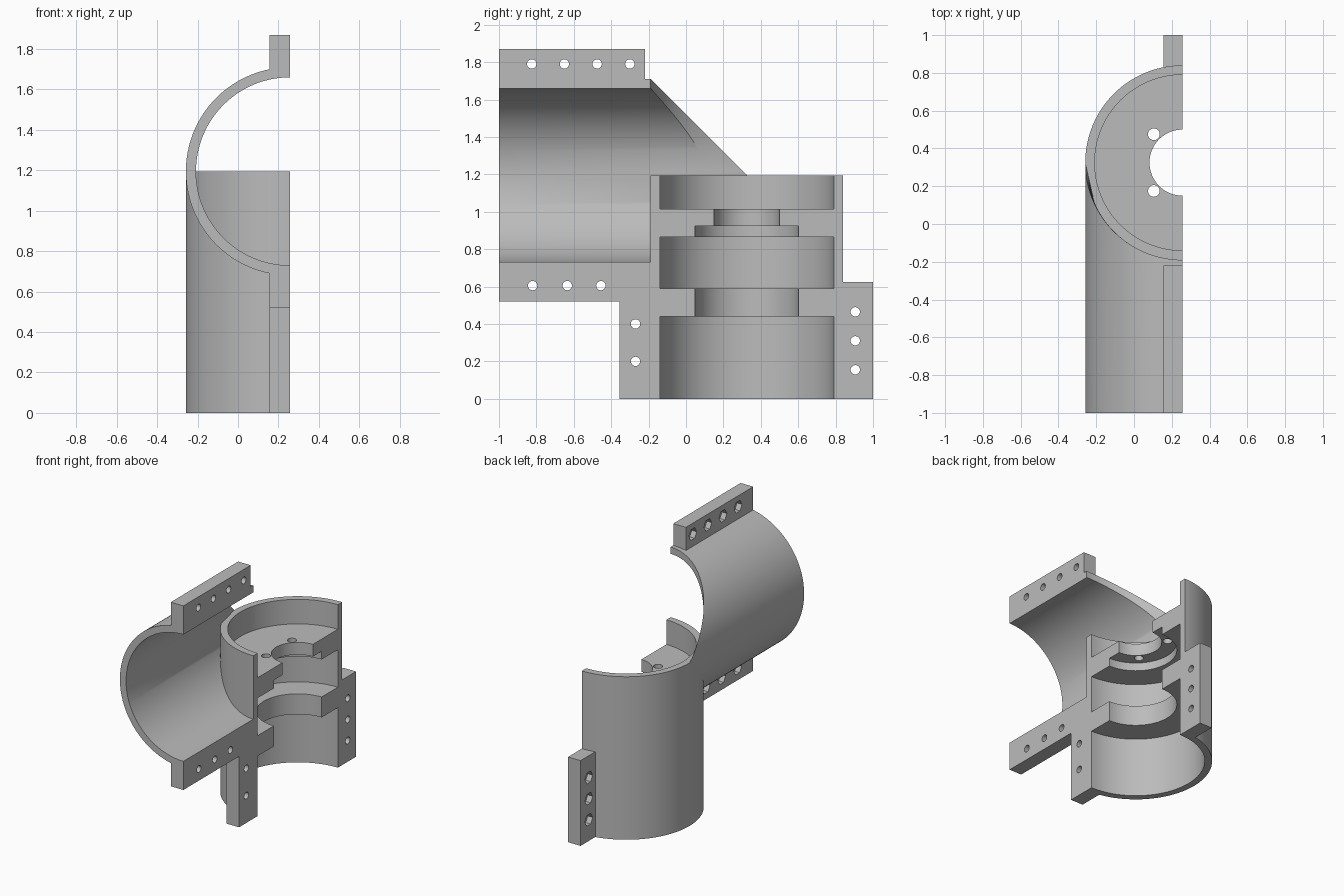
import bpy, bmesh
from math import sin, cos, pi, sqrt
from mathutils import Matrix

if "Cube" in bpy.data.objects:
    bpy.data.objects.remove(bpy.data.objects["Cube"])

CUT_X = 0.257                 # flat mating plane of the half shell
AXIS_Y, AXIS_Z = 0.325, 1.195  # upright axis and crosswise axis
OUTER, INNER = 0.515, 0.465
FLANGE_BACK = CUT_X - 0.102
STEPS = 64

grey = bpy.data.materials.new("plain grey")
grey.use_nodes = True
grey.diffuse_color = (0.5, 0.5, 0.5, 1)
grey.node_tree.nodes["Principled BSDF"].inputs["Base Color"].default_value = (0.5, 0.5, 0.5, 1)


def add_object(name, bm):
    bmesh.ops.recalc_face_normals(bm, faces=bm.faces)
    mesh = bpy.data.meshes.new(name)
    bm.to_mesh(mesh)
    bm.free()
    mesh.materials.append(grey)
    obj = bpy.data.objects.new(name, mesh)
    bpy.context.collection.objects.link(obj)
    return obj


def loft(name, section):
    """Sweep a closed section through a half turn and cap both ends."""
    bm = bmesh.new()
    rings = [[bm.verts.new(p) for p in section(-pi / 2 + pi * i / STEPS)]
             for i in range(STEPS + 1)]
    for a, b in zip(rings, rings[1:]):
        for i in range(len(a)):
            j = (i + 1) % len(a)
            bm.faces.new((a[i], a[j], b[j], b[i]))
    bm.faces.new(rings[0])
    bm.faces.new(rings[-1])
    return add_object(name, bm)


def add_rod(bm, axis, centre, radius, length, sides):
    turn = Matrix.Rotation(pi / 2, 4, 'Y') if axis == 'X' else Matrix()
    bmesh.ops.create_cone(bm, cap_ends=True, segments=sides, radius1=radius, radius2=radius,
                          depth=length, matrix=Matrix.Translation(centre) @ turn)


def drill(obj, rods):
    """Cut each group of rods out of the part."""
    for rod in rods:
        bm = bmesh.new()
        add_rod(bm, *rod)
        cutter = add_object("hole_cutter", bm)
        cutter.hide_render = True
        mod = obj.modifiers.new("hole", 'BOOLEAN')
        mod.operation, mod.solver, mod.object = 'DIFFERENCE', 'EXACT', cutter
        bpy.context.view_layer.objects.active = obj
        bpy.ops.object.modifier_apply(modifier=mod.name)
        bpy.data.objects.remove(cutter)


def flange(name, y0, y1, z0, z1, holes):
    """Bolting strip with round holes and hexagonal nut pockets behind."""
    bm = bmesh.new()
    size = (CUT_X - FLANGE_BACK, y1 - y0, z1 - z0)
    centre = ((CUT_X + FLANGE_BACK) / 2, (y0 + y1) / 2, (z0 + z1) / 2)
    bmesh.ops.create_cube(bm, size=1, matrix=Matrix.Translation(centre) @ Matrix.Diagonal((*size, 1)))
    obj = add_object(name, bm)
    for y, z in holes:
        drill(obj, [('X', (centre[0], y, z), 0.025, 0.3, 24),
                    ('X', (FLANGE_BACK, y, z), 0.045, 0.08, 6)])
    return obj


# Upright half cylinder with stepped bore: radius, height
BORE = [(OUTER, 0), (INNER, 0), (INNER, 0.44), (0.277, 0.44), (0.277, 0.59),
        (INNER, 0.59), (INNER, 0.865), (0.277, 0.865), (0.277, 0.925),
        (0.175, 0.925), (0.175, 1.015), (INNER, 1.015), (INNER, AXIS_Z), (OUTER, AXIS_Z)]


def body_section(t):
    return [(CUT_X - r * cos(t), AXIS_Y + r * sin(t), z) for r, z in BORE]


# Crosswise half tube, its far end fitted against the upright cylinder
def tube_section(t):
    def point(r, y):
        return (CUT_X - r * cos(t), y, AXIS_Z + r * sin(t))

    def meet(r):
        return AXIS_Y - sqrt(max(0, OUTER ** 2 - (r * cos(t)) ** 2))

    return [point(OUTER, -1), point(INNER, -1), point(INNER, meet(INNER)), point(OUTER, meet(OUTER))]


body = loft("upright_body", body_section)
drill(body, [('Z', (CUT_X - 0.152, AXIS_Y + s * 0.15, 0.97), 0.031, 0.2, 24) for s in (-1, 1)])
tube = loft("inlet_tube", tube_section)

parts = [
    body, tube,
    flange("upper_tube_flange", -1, -0.22, 1.66, 1.87,
           [(y, 1.79) for y in (-0.825, -0.65, -0.475, -0.3)]),
    flange("lower_tube_flange", -1, -0.165, 0.52, 0.73,
           [(y, 0.605) for y in (-0.82, -0.635, -0.455)]),
    flange("front_body_flange", -0.355, -0.14, 0, 0.52, [(-0.27, z) for z in (0.2, 0.4)]),
    flange("back_body_flange", 0.79, 1, 0, 0.625, [(0.905, z) for z in (0.155, 0.31, 0.465)]),
]

# Smooth the round walls, keep the machined edges crisp
bpy.ops.object.select_all(action='DESELECT')
for part in parts:
    part.select_set(True)
bpy.context.view_layer.objects.active = body
bpy.ops.object.shade_smooth_by_angle(angle=pi / 6)
